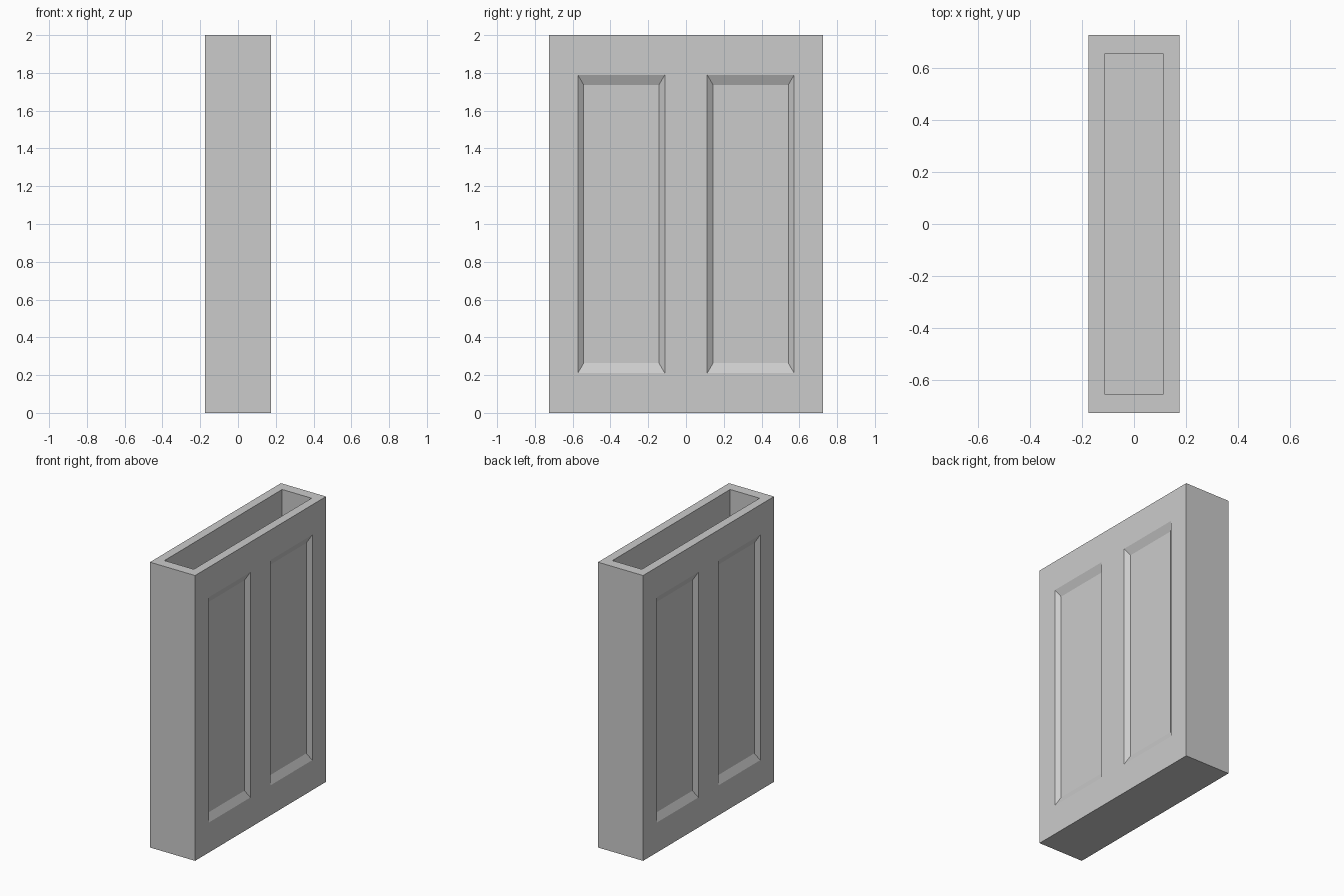
import bpy, bmesh
from mathutils import Vector

if "Cube" in bpy.data.objects:
    bpy.data.objects.remove(bpy.data.objects["Cube"])

W, D, H = 0.35, 1.45, 2.0             # case size
CAV_X, CAV_Y, FLOOR = 0.228, 1.304, 0.07
PANEL_Y, PANEL_Z = (0.112, 0.573), (0.21, 1.79)
BEVEL_Y, BEVEL_Z, RECESS = 0.031, 0.053, 0.025

bm = bmesh.new()
bmesh.ops.create_cube(bm, size=1)
for v in bm.verts:
    v.co = Vector((v.co.x * W, v.co.y * D, (v.co.z + 0.5) * H))
bm.normal_update()


def extrude_face(face, scale, offset):
    """Extrude one face, scale it about its centre, then move it."""
    new = bmesh.ops.extrude_discrete_faces(bm, faces=[face])["faces"][0]
    c = new.calc_center_median()
    for v in new.verts:
        d = v.co - c
        v.co = c + Vector((d.x * scale[0], d.y * scale[1], d.z * scale[2])) + Vector(offset)
    return new


# Rim and deep open cavity in the top
top = max(bm.faces, key=lambda f: f.calc_center_median().z)
rim = extrude_face(top, (CAV_X / W, CAV_Y / D, 1), (0, 0, 0))
extrude_face(rim, (1, 1, 1), (0, 0, FLOOR - H))
bm.normal_update()


def broad_faces():
    return [f for f in bm.faces
            if all(abs(abs(v.co.x) - W / 2) < 1e-4 for v in f.verts)
            and abs(f.normal.x) > 0.9]


# Panel outlines cut into both broad sides
cuts = [((0, s * y, 0), (0, 1, 0)) for s in (-1, 1) for y in PANEL_Y]
cuts += [((0, 0, z), (0, 0, 1)) for z in PANEL_Z]
for co, no in cuts:
    faces = broad_faces()
    geom = faces + list({e for f in faces for e in f.edges}) + list({v for f in faces for v in f.verts})
    bmesh.ops.bisect_plane(bm, geom=geom, plane_co=co, plane_no=no, dist=1e-5)
    bm.normal_update()

# Recessed panels with bevelled borders
sy = 1 - 2 * BEVEL_Y / (PANEL_Y[1] - PANEL_Y[0])
sz = 1 - 2 * BEVEL_Z / (PANEL_Z[1] - PANEL_Z[0])
for f in broad_faces():
    c = f.calc_center_median()
    if PANEL_Y[0] < abs(c.y) < PANEL_Y[1] and PANEL_Z[0] < c.z < PANEL_Z[1]:
        extrude_face(f, (1, sy, sz), (-RECESS if c.x > 0 else RECESS, 0, 0))

# Merge the leftover strips back into clean flat faces
bmesh.ops.dissolve_limit(bm, angle_limit=0.01, verts=bm.verts[:], edges=bm.edges[:])
bmesh.ops.recalc_face_normals(bm, faces=bm.faces[:])

mesh = bpy.data.meshes.new("panelled_case")
bm.to_mesh(mesh)
bm.free()
bpy.context.collection.objects.link(bpy.data.objects.new("panelled_case", mesh))
